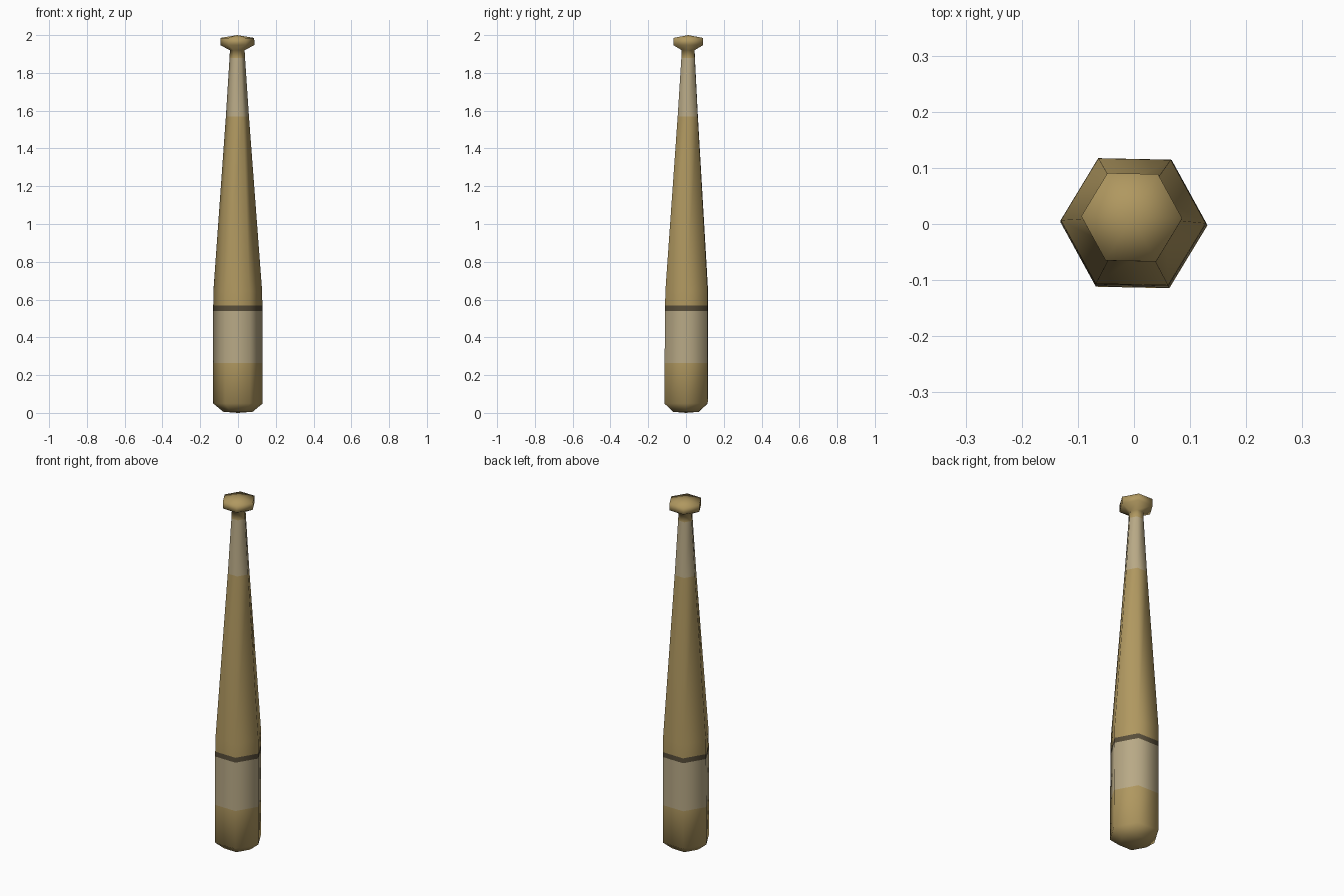
import bpy, bmesh, math

if "Cube" in bpy.data.objects:
    bpy.data.objects.remove(bpy.data.objects["Cube"])

SIDES = 6
TWIST = math.radians(-1.2)


def material(name, rgb):
    m = bpy.data.materials.new(name)
    lin = [((c / 255 + 0.055) / 1.055) ** 2.4 for c in rgb]
    m.diffuse_color = (*lin, 1)
    m.use_nodes = True
    m.node_tree.nodes["Principled BSDF"].inputs["Base Color"].default_value = m.diffuse_color
    return m


mats = [material("wood", (176, 152, 96)),
        material("pale_wrap", (184, 169, 134)),
        material("dark_stripe", (88, 78, 58))]

# Profile rings: height, radius, material of the band above the ring
rings = [(0.006, 0.078, 0), (0.05, 0.131, 0), (0.265, 0.131, 1),
         (0.54, 0.13, 2), (0.568, 0.13, 0), (0.645, 0.129, 0),
         (1.57, 0.061, 1), (1.88, 0.041, 0), (1.92, 0.039, 0),
         (1.947, 0.09, 0), (1.985, 0.09, 0)]


def centre(z):
    # The bat leans very slightly towards the back
    t = z / 2
    return -0.004 * t, 0.012 * t


bm = bmesh.new()
loops = []
for z, r, _ in rings:
    cx, cy = centre(z)
    loops.append([bm.verts.new((cx + r * math.cos(TWIST + math.tau * i / SIDES),
                                cy + r * math.sin(TWIST + math.tau * i / SIDES), z))
                  for i in range(SIDES)])

# Sides of the handle, barrel and knob
for k in range(len(loops) - 1):
    for i in range(SIDES):
        j = (i + 1) % SIDES
        f = bm.faces.new((loops[k][i], loops[k][j], loops[k + 1][j], loops[k + 1][i]))
        f.material_index = rings[k][2]

# Slightly domed ends
for loop, z in ((loops[0], 0.0), (loops[-1], 2.0)):
    tip = bm.verts.new((*centre(z), z))
    for i in range(SIDES):
        bm.faces.new((loop[i], loop[(i + 1) % SIDES], tip))

bmesh.ops.recalc_face_normals(bm, faces=bm.faces[:])
for f in bm.faces:
    f.smooth = True

mesh = bpy.data.meshes.new("baseball_bat")
bm.to_mesh(mesh)
bm.free()
for m in mats:
    mesh.materials.append(m)
bat = bpy.data.objects.new("baseball_bat", mesh)
bpy.context.collection.objects.link(bat)
